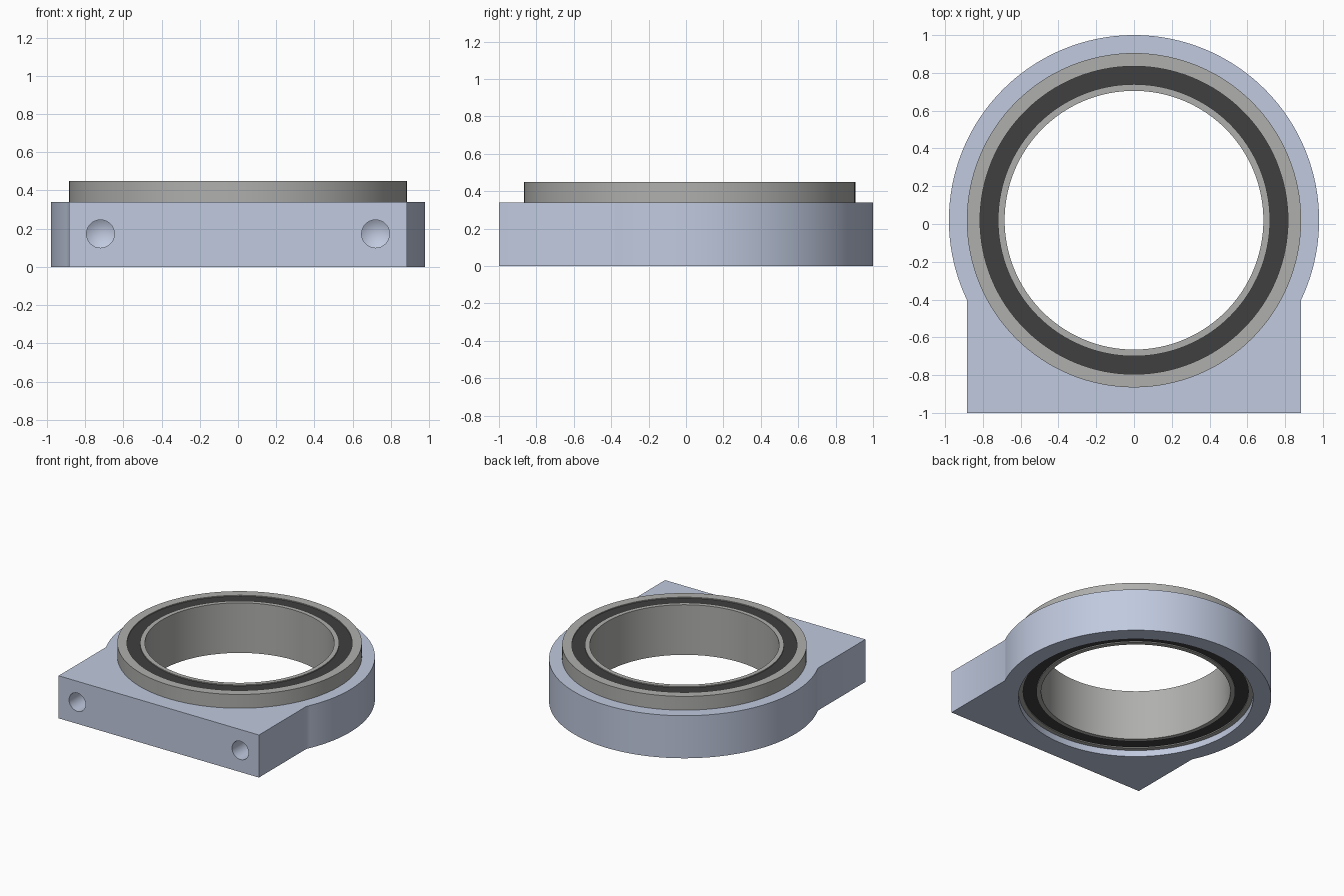
import bpy, bmesh, math

if "Cube" in bpy.data.objects:
    bpy.data.objects.remove(bpy.data.objects["Cube"])

CY = 0.02          # bearing axis position in y
SEG = 128


def material(name, rgb):
    m = bpy.data.materials.new(name)
    m.diffuse_color = (*rgb, 1)
    m.use_nodes = True
    m.node_tree.nodes["Principled BSDF"].inputs["Base Color"].default_value = m.diffuse_color
    return m


def finish(name, bm, mat=None):
    bmesh.ops.remove_doubles(bm, verts=bm.verts, dist=1e-5)
    bmesh.ops.recalc_face_normals(bm, faces=bm.faces)
    me = bpy.data.meshes.new(name)
    bm.to_mesh(me)
    bm.free()
    ob = bpy.data.objects.new(name, me)
    bpy.context.collection.objects.link(ob)
    if mat:
        me.materials.append(mat)
    return ob


def lathe(name, profile, mat=None, seg=SEG):
    """Revolve a closed (radius, z) profile around z."""
    bm = bmesh.new()
    vs = [bm.verts.new((r, 0, z)) for r, z in profile]
    es = [bm.edges.new((vs[i], vs[(i + 1) % len(vs)])) for i in range(len(vs))
          if profile[i][0] + profile[(i + 1) % len(vs)][0] > 0]
    bmesh.ops.spin(bm, geom=vs + es, cent=(0, 0, 0), axis=(0, 0, 1),
                   angle=2 * math.pi, steps=seg, use_duplicate=False)
    return finish(name, bm, mat)


def smooth(ob):
    bpy.ops.object.select_all(action='DESELECT')
    ob.select_set(True)
    bpy.context.view_layer.objects.active = ob
    bpy.ops.object.shade_smooth_by_angle(angle=math.radians(30))


blue = material("pale_blue", (0.53, 0.59, 0.74))
dark = material("dark_rubber", (0.05, 0.05, 0.05))
steel = material("steel_grey", (0.43, 0.43, 0.42))

# Housing: round body merging into a square foot, extruded upwards
R, W, H = 0.98, 0.885, 0.34
a0 = -math.acos(W / R)
a1 = math.pi - a0
outline = [(W, -1.0)]
for i in range(SEG + 1):
    a = a0 + (a1 - a0) * i / SEG
    outline.append((R * math.cos(a), CY + R * math.sin(a)))
outline.append((-W, -1.0))
bm = bmesh.new()
face = bm.faces.new([bm.verts.new((x, y, 0)) for x, y in outline])
ext = bmesh.ops.extrude_face_region(bm, geom=[face])
top = [v for v in ext["geom"] if isinstance(v, bmesh.types.BMVert)]
bmesh.ops.translate(bm, verts=top, vec=(0, 0, H))
housing = finish("housing", bm, blue)

# Cutters: stepped bearing seat and two blind drilled holes with cone tips
seat = lathe("seat_cutter", [(0, -0.1), (0.85, -0.1), (0.85, 0.05),
                             (0.885, 0.05), (0.885, 0.6), (0, 0.6)])
seat.location = (0, CY, 0)
cutters = [seat]
for x in (-0.72, 0.72):
    hole = lathe("hole_cutter", [(0, 0.1), (0.073, 0.1), (0.073, -0.3), (0, -0.345)], seg=32)
    hole.rotation_euler = (math.pi / 2, 0, 0)
    hole.location = (x, -1.0, 0.173)
    cutters.append(hole)
bpy.context.view_layer.objects.active = housing
for c in cutters:
    c.hide_render = True
    mod = housing.modifiers.new("cut", 'BOOLEAN')
    mod.operation, mod.solver, mod.object = 'DIFFERENCE', 'EXACT', c
    bpy.ops.object.modifier_apply(modifier=mod.name)
for c in cutters:
    bpy.data.objects.remove(c)
smooth(housing)

# Bearing: outer ring, inner ring and slightly recessed seals between them
Z0, Z1, D = 0.05, 0.45, 0.008
for name, r0, r1, d, mat in (("outer_ring", 0.815, 0.885, 0, steel),
                             ("inner_ring", 0.685, 0.72, 0, steel),
                             ("seal", 0.72, 0.815, D, dark)):
    ring = lathe(name, [(r0, Z0 + d), (r1, Z0 + d), (r1, Z1 - d), (r0, Z1 - d)], mat)
    ring.location = (0, CY, 0)
    smooth(ring)
